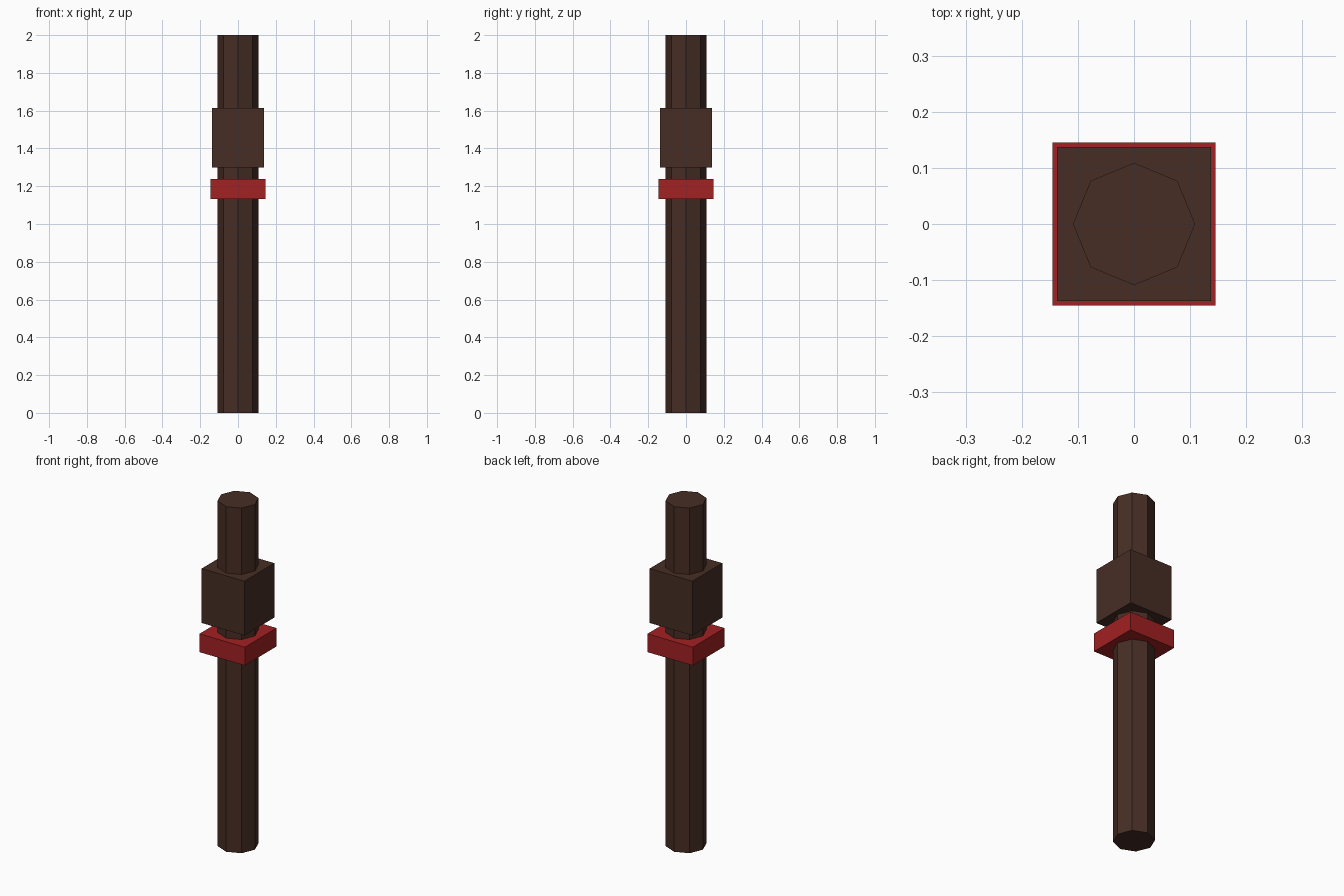
import bpy

cube = bpy.data.objects.get("Cube")
if cube:
    bpy.data.objects.remove(cube, do_unlink=True)


def make_material(name, rgb):
    mat = bpy.data.materials.new(name)
    mat.use_nodes = True
    color = (*rgb, 1.0)
    mat.diffuse_color = color
    mat.node_tree.nodes["Principled BSDF"].inputs["Base Color"].default_value = color
    return mat


def finish(name, mat):
    obj = bpy.context.object
    obj.name = name
    obj.data.materials.append(mat)
    return obj


def square_block(name, width, bottom, top, mat):
    bpy.ops.mesh.primitive_cube_add(size=1, location=(0, 0, (bottom + top) / 2))
    obj = finish(name, mat)
    obj.scale = (width, width, top - bottom)
    bpy.ops.object.transform_apply(location=False, rotation=False, scale=True)


brown = make_material("dark brown wood", (0.062, 0.027, 0.018))
red = make_material("red", (0.36, 0.015, 0.016))

# Eight-sided post with corners on the axes
bpy.ops.mesh.primitive_cylinder_add(vertices=8, radius=0.109, depth=2, location=(0, 0, 1))
finish("post", brown)

# Square block and the red band below it
square_block("upper_block", 0.274, 1.30, 1.615, brown)
square_block("red_band", 0.291, 1.132, 1.238, red)
